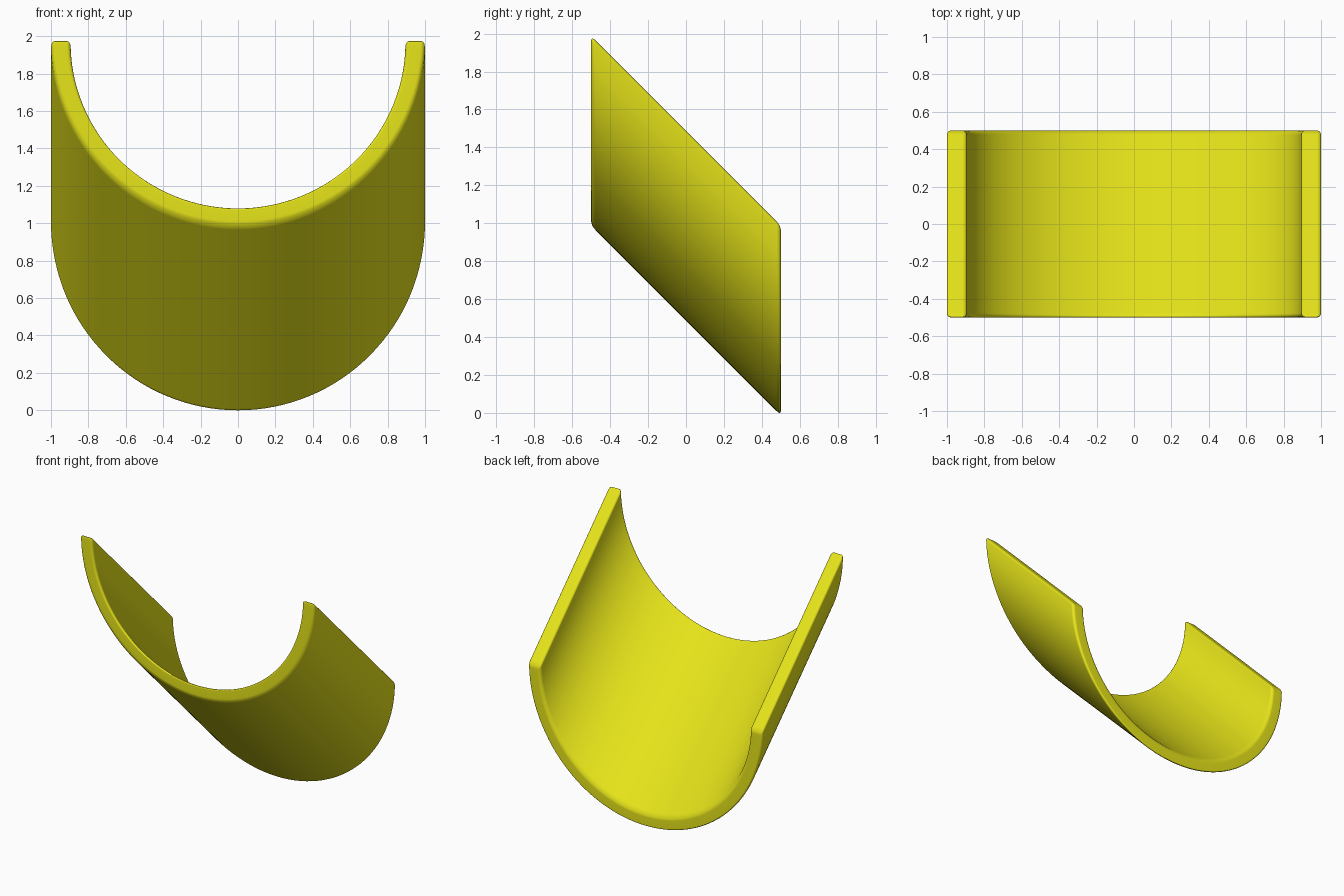
import bpy, bmesh, math

if "Cube" in bpy.data.objects:
    bpy.data.objects.remove(bpy.data.objects["Cube"])

SEG = 64
OUTER, INNER, HALF_DEPTH = 1.0, 0.895, 0.5

# Half-pipe cross-section as a strip of quads
bm = bmesh.new()
pairs = []
for i in range(SEG + 1):
    a = math.pi + math.pi * i / SEG
    c, s = math.cos(a), math.sin(a)
    pairs.append([bm.verts.new((r * c, -HALF_DEPTH, r * s)) for r in (OUTER, INNER)])
for (o0, i0), (o1, i1) in zip(pairs, pairs[1:]):
    bm.faces.new((o0, o1, i1, i0))

# Extrude through the depth
ext = bmesh.ops.extrude_face_region(bm, geom=bm.faces[:])
moved = [g for g in ext["geom"] if isinstance(g, bmesh.types.BMVert)]
bmesh.ops.translate(bm, verts=moved, vec=(0, 2 * HALF_DEPTH, 0))
bmesh.ops.recalc_face_normals(bm, faces=bm.faces[:])

# Soften the rims and the end edges
sharp = [e for e in bm.edges if e.calc_face_angle(0) > math.radians(60)]
bmesh.ops.bevel(bm, geom=sharp, offset=0.022, segments=4, profile=0.5,
                affect='EDGES', clamp_overlap=True)

# Shear so the channel slopes down towards the back
for v in bm.verts:
    v.co.z += 1.5 - v.co.y
low = min(v.co.z for v in bm.verts)
for v in bm.verts:
    v.co.z -= low

mesh = bpy.data.meshes.new("sloped_channel")
bm.to_mesh(mesh)
bm.free()
channel = bpy.data.objects.new("sloped_channel", mesh)
bpy.context.collection.objects.link(channel)

# Smooth shading, with normals led by the large faces
for p in mesh.polygons:
    p.use_smooth = True
wn = channel.modifiers.new("weighted_normals", 'WEIGHTED_NORMAL')
wn.weight = 100

mat = bpy.data.materials.new("yellow")
mat.diffuse_color = (0.8, 0.78, 0.01, 1)
mat.use_nodes = True
mat.node_tree.nodes["Principled BSDF"].inputs["Base Color"].default_value = mat.diffuse_color
mesh.materials.append(mat)
